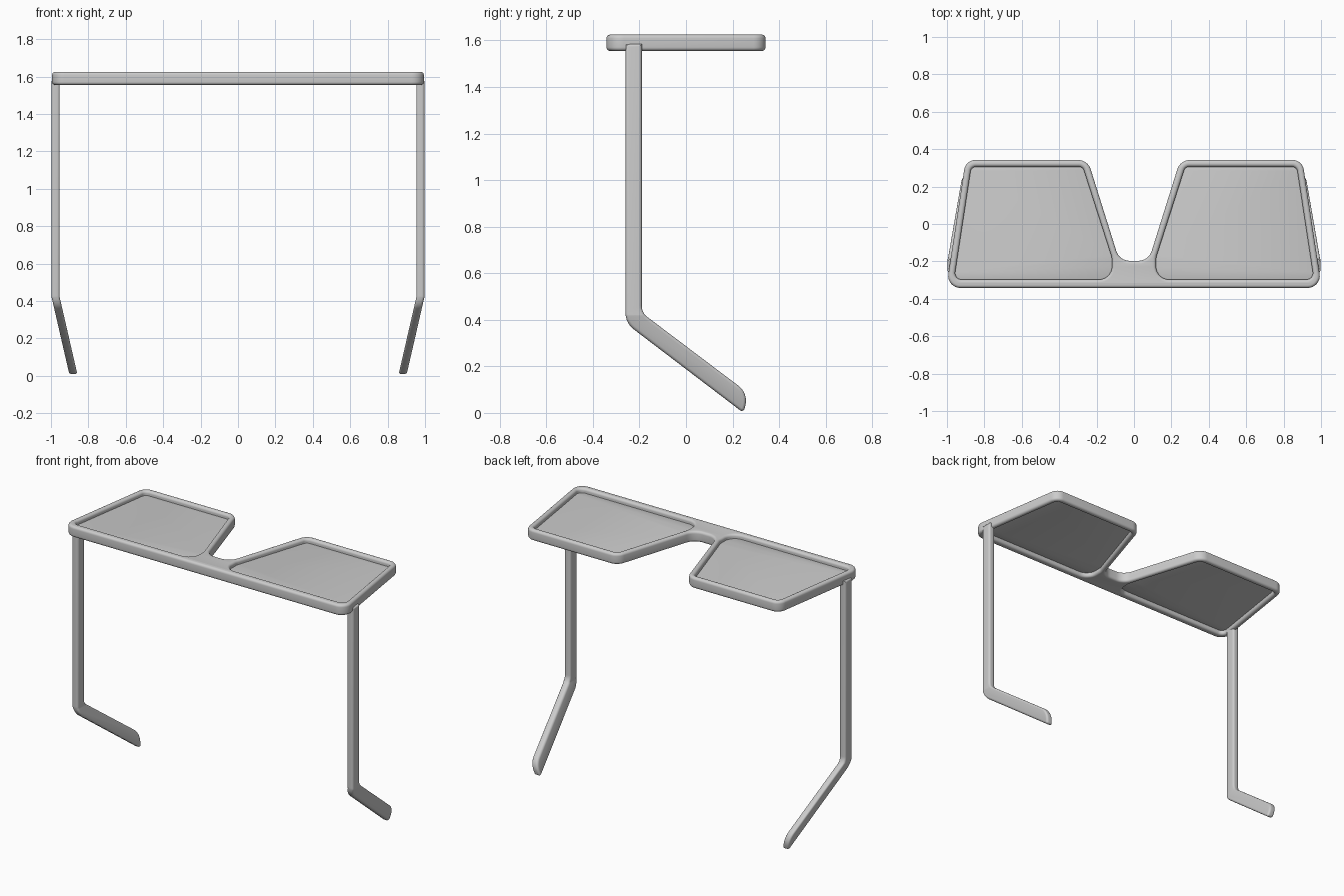
import bpy, bmesh, math
from mathutils import Vector

if "Cube" in bpy.data.objects:
    bpy.data.objects.remove(bpy.data.objects["Cube"])


def rounded(corners, steps=8):
    """Closed outline from (x, y, radius) corners, each rounded by an arc."""
    out = []
    n = len(corners)
    for i, (x, y, r) in enumerate(corners):
        p = Vector((x, y))
        a = (Vector(corners[i - 1][:2]) - p).normalized()
        b = (Vector(corners[(i + 1) % n][:2]) - p).normalized()
        if r == 0:
            out.append(p)
            continue
        half = a.angle(b) / 2
        centre = p + (a + b).normalized() * (r / math.sin(half))
        start = p + a * (r / math.tan(half)) - centre
        end = p + b * (r / math.tan(half)) - centre
        sweep = start.angle_signed(end)
        for k in range(steps + 1):
            t = -sweep * k / steps
            c, s = math.cos(t), math.sin(t)
            out.append(centre + Vector((c * start.x - s * start.y, s * start.x + c * start.y)))
    return out


def slab(name, outlines, thickness, bevel, offset, resolution=4):
    """Flat filled shape with softly rounded rims, converted to a mesh."""
    cu = bpy.data.curves.new(name, 'CURVE')
    cu.dimensions = '2D'
    cu.fill_mode = 'BOTH'
    cu.extrude = thickness / 2 - bevel
    cu.bevel_depth = bevel
    cu.bevel_resolution = resolution
    cu.offset = offset
    for pts in outlines:
        sp = cu.splines.new('POLY')
        sp.points.add(len(pts) - 1)
        for q, p in zip(sp.points, pts):
            q.co = (p.x, p.y, 0, 1)
        sp.use_cyclic_u = True
    ob = bpy.data.objects.new(name, cu)
    bpy.context.collection.objects.link(ob)
    bpy.ops.object.select_all(action='DESELECT')
    ob.select_set(True)
    bpy.context.view_layer.objects.active = ob
    bpy.ops.object.convert(target='MESH')
    return bpy.context.object


def finish(ob, change=None, cut_z=None, place=None):
    """Weld, move vertices into place, optionally cut and deform, then smooth."""
    bm = bmesh.new()
    bm.from_mesh(ob.data)
    bmesh.ops.remove_doubles(bm, verts=bm.verts, dist=0.0002)
    for v in bm.verts:
        v.co = place(v.co)
    if cut_z is not None:
        bmesh.ops.bisect_plane(bm, geom=bm.verts[:] + bm.edges[:] + bm.faces[:],
                               plane_co=(0, 0, cut_z), plane_no=(0, 0, 1))
    if change:
        for v in bm.verts:
            v.co = change(v.co)
    bmesh.ops.recalc_face_normals(bm, faces=bm.faces)
    bm.to_mesh(ob.data)
    bm.free()
    bpy.ops.object.shade_smooth_by_angle(angle=math.radians(35))


def mirror(ob):
    ob.modifiers.new("mirror", 'MIRROR').use_axis[0] = True


def flip(pts):
    return [Vector((-p.x, p.y)) for p in pts]


MID_Z = 1.59
lift = lambda c: Vector((c.x, c.y, c.z + MID_Z))

# Front frame with two lens openings
half = [(1.004, -0.342, 0.065), (0.90, 0.342, 0.06), (0.247, 0.342, 0.07), (0.078, -0.197, 0.075)]
outer = rounded(half + [(-x, y, r) for x, y, r in reversed(half)])
hole = rounded([(0.962, -0.297, 0.035), (0.87, 0.306, 0.03), (0.274, 0.306, 0.03),
                (0.118, -0.18, 0.09), (0.118, -0.297, 0.07)])
frame = slab("front_frame", [outer, hole, flip(hole)], 0.07, 0.016, -0.016)
finish(frame, place=lift)

# Lenses, seated in the middle of the frame
lens = slab("lens", [hole], 0.014, 0.004, 0.006, 1)
finish(lens, place=lift)
mirror(lens)

# Temple arms: side profile in (y, z), lower end leaning inward
side = rounded([(-0.26, 1.585, 0), (-0.26, 0.386, 0.09), (0.247, 0.0, 0.012), (0.268, 0.083, 0.08),
                (0.222, 0.119, 0.02), (-0.19, 0.43, 0.06), (-0.19, 1.585, 0)])
BEND_Z = 0.42
arm = slab("temple_arm", [side], 0.043, 0.013, -0.013)
finish(arm, place=lambda c: Vector((c.z + 0.975, c.x, c.y)), cut_z=BEND_Z,
       change=lambda c: Vector((c.x - max(0, BEND_Z - c.z) * 0.23, c.y, c.z)))
mirror(arm)
